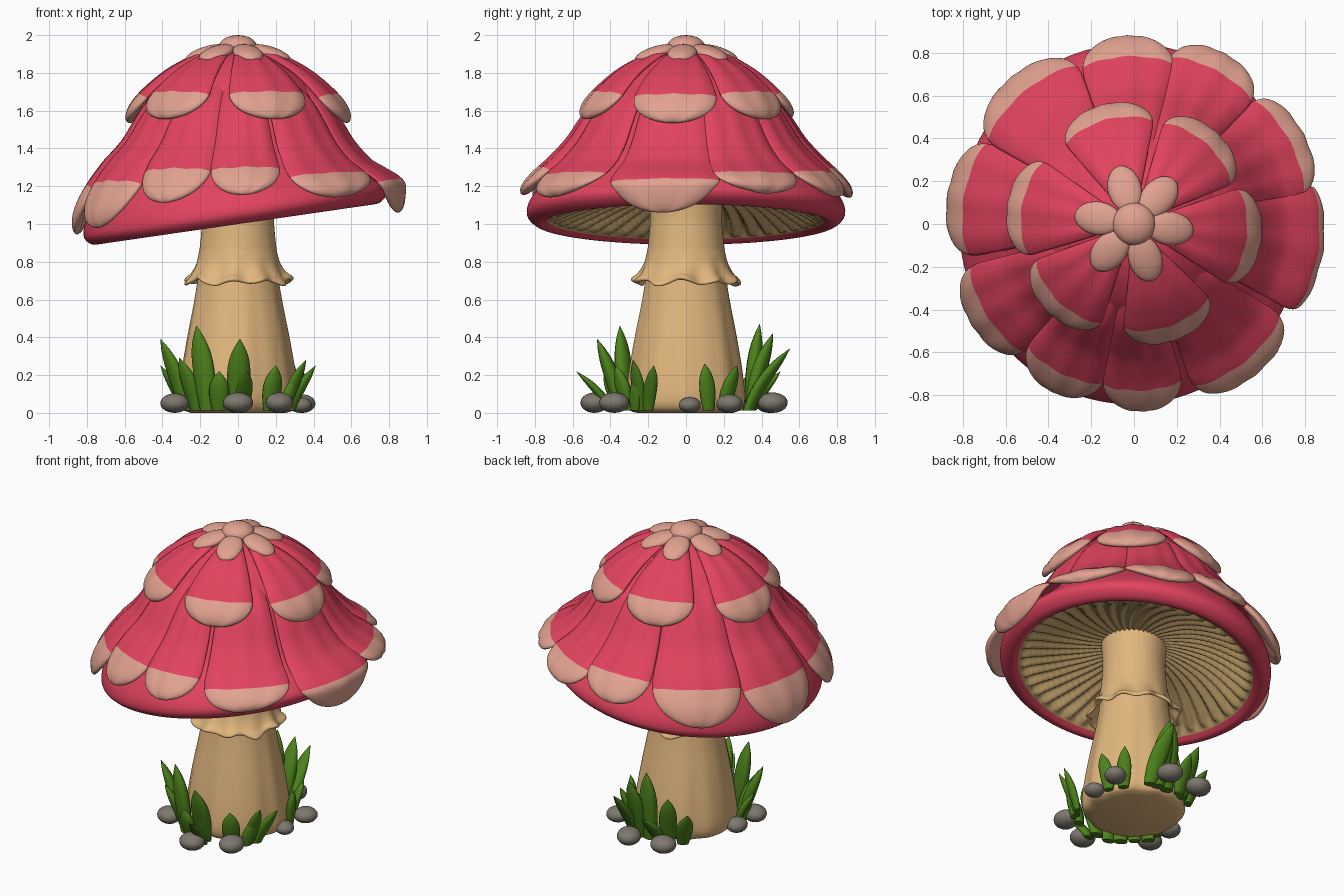
import bpy, bmesh, math
from mathutils import Vector

if "Cube" in bpy.data.objects:
    bpy.data.objects.remove(bpy.data.objects["Cube"])


def material(name, r, g, b):
    m = bpy.data.materials.new(name)
    m.diffuse_color = (*[c ** 2.2 for c in (r, g, b)], 1)
    m.use_nodes = True
    m.node_tree.nodes["Principled BSDF"].inputs["Base Color"].default_value = m.diffuse_color
    return m


RED = material("cap red", 0.88, 0.27, 0.37)
PINK = material("petal tip pink", 0.88, 0.63, 0.56)
TAN = material("stem tan", 0.88, 0.71, 0.49)
GILL = material("gill khaki", 0.76, 0.63, 0.42)
GREEN = material("grass green", 0.31, 0.51, 0.13)
GREY = material("stone grey", 0.49, 0.47, 0.43)


def skin(name, rings, mats, rule=None):
    """Closed solid through a list of equal rings; rule(ring index) gives the material index."""
    bm = bmesh.new()
    vs = [[bm.verts.new(p) for p in ring] for ring in rings]
    n = len(vs[0])
    for i in range(len(vs) - 1):
        for j in range(n):
            k = (j + 1) % n
            f = bm.faces.new((vs[i][j], vs[i][k], vs[i + 1][k], vs[i + 1][j]))
            f.material_index = rule(i) if rule else 0
    bm.faces.new(vs[0])
    f = bm.faces.new(vs[-1])
    f.material_index = rule(len(vs) - 2) if rule else 0
    bmesh.ops.recalc_face_normals(bm, faces=bm.faces)
    for f in bm.faces:
        f.smooth = True
    me = bpy.data.meshes.new(name)
    bm.to_mesh(me)
    bm.free()
    for m in mats:
        me.materials.append(m)
    me.set_sharp_from_angle(angle=math.radians(60))
    ob = bpy.data.objects.new(name, me)
    bpy.context.collection.objects.link(ob)
    return ob


def spline(pts, n=6):
    """Smooth curve through 2D points."""
    p = [Vector(q) for q in pts]
    p = [2 * p[0] - p[1]] + p + [2 * p[-1] - p[-2]]
    out = []
    for i in range(1, len(p) - 2):
        a, b, c, d = p[i - 1:i + 3]
        for k in range(n):
            t = k / n
            out.append(0.5 * (2 * b + (c - a) * t + (2 * a - 5 * b + 4 * c - d) * t * t
                              + (3 * b - a - 3 * c + d) * t ** 3))
    return out + [p[-2]]


def polar(r, th, z):
    return Vector((r * math.cos(th), r * math.sin(th), z))


def clamp(x):
    return min(1, max(0, x))


def lean(p):
    """The lower cap leans down towards -x."""
    return Vector((p.x, p.y, p.z + 0.145 * p.x * clamp((1.34 - p.z) / 0.28)))


def rim(p):
    """The rim is a little narrower along x than along y."""
    k = clamp((1.4 - p.z) / 0.25)
    return lean(Vector((p.x * (1 - 0.035 * k) - 0.012 * k, p.y * (1 + 0.01 * k), p.z)))


# Cap with rolled rim and ridged gills underneath
outer = spline([(0.002, 1.93), (0.2, 1.88), (0.35, 1.775), (0.45, 1.65), (0.525, 1.53), (0.60, 1.4),
                (0.69, 1.29), (0.775, 1.19), (0.825, 1.11), (0.833, 1.05), (0.80, 1.01), (0.76, 1.0),
                (0.725, 1.02)], 5)
under = spline([(0.715, 1.03), (0.6, 1.08), (0.45, 1.13), (0.3, 1.16), (0.15, 1.18)], 4)
SEG, RIDGES = 352, 44
rings = []
for i, q in enumerate(outer + under):
    g = i - len(outer)
    amp = 0.022 * q.x / 0.72 if g > 0 else 0
    rings.append([rim(polar(q.x, a, q.y + amp * math.cos(RIDGES * (a + 0.5 * (0.72 - q.x)))))
                  for a in [2 * math.pi * j / SEG for j in range(SEG)]])
skin("cap", rings, [RED, GILL], lambda i: int(i >= len(outer) - 1))


def petal(name, path, angle, half, tip_z, thick, pink_from, flare=0):
    """Pillow-shaped petal that follows a profile path down the cap to tip_z."""
    path = [q for q in path if q.y >= tip_z]
    lens = [0]
    for a, b in zip(path, path[1:]):
        lens.append(lens[-1] + (b - a).length)
    N, M, s0 = 36, 36, 0.70
    rings, ss = [], []
    for i in range(N + 1):
        s = math.sin(math.pi / 2 * (i / N)) * 0.9999
        d = s * lens[-1]
        k = max(1, next(j for j, v in enumerate(lens) if v >= d))
        t = (d - lens[k - 1]) / (lens[k] - lens[k - 1])
        q = path[k - 1].lerp(path[k], t)
        tan = (path[min(k + 2, len(path) - 1)] - path[max(k - 3, 0)]).normalized()
        nrm = Vector((-tan.y, tan.x))
        e = clamp((s - s0) / (1 - s0))
        w = (1 - e ** 2.3) ** 0.5
        th = thick * (0.5 + 0.5 * s) * (1 - e ** 5) ** 0.5
        ring = []
        for j in range(M):
            f = 2 * math.pi * j / M
            u, v = math.cos(f), math.sin(f)
            off = th * math.copysign(abs(v) ** 0.8, v) + 0.005 * math.cos(9 * u) * abs(v) * w
            o = q + nrm * off
            ring.append(lean(polar(o.x * (1 + flare * clamp(s * 1.6)),
                                   math.radians(angle) + math.radians(half) * w * u, o.y)))
        rings.append(ring)
        ss.append(s)
    skin(name, rings, [RED, PINK], lambda i: int(ss[i] >= pink_from))


# Lower tier of ten petals: angle, half width in degrees, tip height
low = spline([(0.32, 1.765), (0.45, 1.655), (0.525, 1.545), (0.595, 1.425), (0.68, 1.325), (0.765, 1.24),
              (0.83, 1.16), (0.855, 1.08), (0.85, 0.90)], 10)
for i, (a, h, z) in enumerate([(-8, 21, 0.935), (28, 18.5, 1.05), (62, 16.5, 1.09), (92, 17, 1.14),
                               (130, 21, 1.10), (171, 20.5, 1.06), (-148, 18, 1.07), (-116, 15.5, 1.15),
                               (-87, 14.5, 1.15), (-51, 19.5, 1.06)]):
    petal(f"lower_petal_{i}", low, a, h, z, 0.036, 0.775, 0.042 * abs(math.sin(math.radians(a))))

# Upper tier of six petals
ANG = [105, 48, -7, -72, -132, 171]
up = spline([(0.07, 1.93), (0.2, 1.885), (0.34, 1.81), (0.445, 1.725), (0.525, 1.64), (0.565, 1.57),
             (0.58, 1.50)], 10)
for i, a in enumerate(ANG):
    side = a in (-7, 171)
    petal(f"upper_petal_{i}", up, a + (2 if a == -72 else -2 if a == -132 else 0), 26,
          1.53 if side else 1.555, 0.034, 0.76, 0.015 if side else -0.01)


def ball(name, loc, size, mat, rot=(0, 0, 0)):
    bpy.ops.mesh.primitive_uv_sphere_add(segments=24, ring_count=14, location=loc, rotation=rot)
    ob = bpy.context.object
    ob.name = name
    ob.scale = size
    ob.data.materials.append(mat)
    bpy.ops.object.shade_smooth()


# Small flower on the crown
for i, a in enumerate(ANG):
    t = math.radians(a)
    ball(f"crown_petal_{i}", polar(0.17, t, 1.904), (0.115, 0.078, 0.036), PINK, (0, math.radians(17), t))
ball("crown_knob", (0, 0, 1.94), (0.1, 0.1, 0.06), PINK)

# Stem with soft flutes
stem = spline([(0.25, 0), (0.295, 0.02), (0.313, 0.08), (0.30, 0.22), (0.27, 0.4), (0.235, 0.58),
               (0.213, 0.72), (0.205, 0.85), (0.195, 0.95), (0.19, 1.05), (0.2, 1.2)], 4)
TH = [2 * math.pi * j / 120 for j in range(120)]
skin("stem", [[polar(q.x * (1 + 0.014 * clamp(1 - q.y) * (math.cos(9 * a) + 0.6 * math.cos(14 * a + 1))), a, q.y)
               for a in TH] for q in stem], [TAN])

# Frilled skirt round the stem
skirt = spline([(0.19, 0.93), (0.205, 0.86), (0.222, 0.79), (0.25, 0.735), (0.275, 0.71), (0.28, 0.695),
                (0.265, 0.69), (0.235, 0.73), (0.2, 0.76)], 4)
rings = []
for q in skirt:
    k = clamp((q.x - 0.21) / 0.07)
    rings.append([polar(q.x + 0.014 * k * math.cos(11 * a), a,
                        q.y + k * (0.013 * math.cos(8 * a + 1) + 0.008 * math.cos(5 * a))) for a in TH])
skin("skirt", rings, [TAN])

# Stones
for i, (x, y, s) in enumerate([(0, -0.485, 1.1), (0.22, -0.38, 1.1), (0.33, 0.02, 0.85), (0.34, 0.23, 1.0),
                               (0.1, 0.46, 1.1), (-0.14, 0.44, 1.1), (-0.335, -0.06, 0.95),
                               (-0.335, -0.25, 1.05)]):
    ball(f"stone_{i}", (x, y, 0.049 * s), (0.073 * s, 0.067 * s, 0.049 * s), GREY, (0, 0, i * 1.3))

# Grass blades: base x, y, tip x, y, z, half width
blades = [(.0, -.35, .01, -.47, .39, .062), (-.16, -.32, -.22, -.35, .46, .062),
          (-.28, -.2, -.41, -.23, .39, .055), (-.29, -.12, -.41, -.14, .25, .04),
          (-.1, -.36, -.1, -.43, .22, .055), (.02, -.40, .05, -.58, .22, .045),
          (-.22, -.26, -.31, -.33, .29, .05),
          (.17, -.31, .2, -.37, .25, .055), (.25, -.24, .36, -.28, .28, .04),
          (.28, -.2, .41, -.17, .25, .04), (.25, -.27, .31, -.26, .2, .04),
          (.03, .34, .02, .39, .47, .062), (.1, .34, .1, .46, .42, .062),
          (.15, .33, .15, .55, .34, .055), (-.06, .35, -.03, .5, .22, .05),
          (.25, .2, .3, .27, .25, .045), (.3, .12, .34, .1, .26, .045),
          (-.1, .33, -.16, .42, .35, .058), (-.18, .29, -.27, .37, .25, .05)]
for i, (bx, by, tx, ty, tz, w) in enumerate(blades):
    b, t = Vector((bx, by, 0.012)), Vector((tx, ty, tz))
    c = Vector((bx + 0.3 * (tx - bx), by + 0.3 * (ty - by), 0.55 * tz))
    out = Vector((bx, by, 0)).normalized()
    side = Vector((-out.y, out.x, 0))
    rings = []
    for k in range(19):
        s = k / 18
        p = b * (1 - s) ** 2 + c * 2 * s * (1 - s) + t * s * s
        ww = w * (0.7 + 0.3 * math.sin(math.pi * s / 0.9) if s < 0.45 else
                  max(0.03, 1 - ((s - 0.45) / 0.55) ** 2.4))
        rings.append([p + side * ww * math.cos(f) + out * ww * 0.65 * math.sin(f)
                      for f in [2 * math.pi * j / 12 for j in range(12)]])
    skin(f"grass_blade_{i}", rings, [GREEN])
